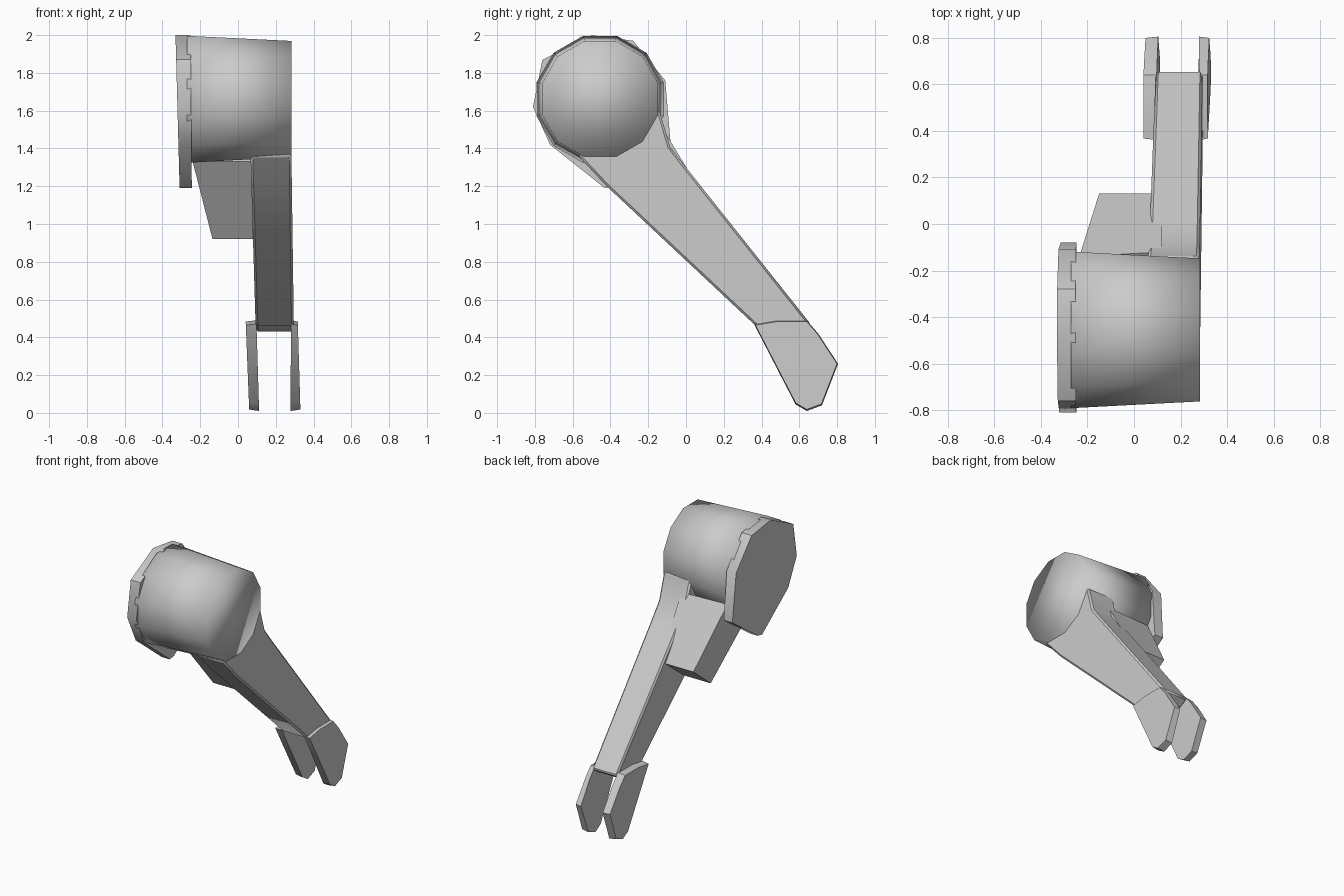
import bpy, bmesh, math

if "Cube" in bpy.data.objects:
    bpy.data.objects.remove(bpy.data.objects["Cube"])


def prism(name, left, right, xl, xr, smooth=40, bevel=0.0):
    """Solid between two (y, z) outlines; xl / xr = (x at z=0, slope of x with z)."""
    bm = bmesh.new()
    a = [bm.verts.new((xl[0] + xl[1] * z, y, z)) for y, z in left]
    b = [bm.verts.new((xr[0] + xr[1] * z, y, z)) for y, z in right]
    n = len(a)
    for i in range(n):
        j = (i + 1) % n
        bm.faces.new((a[i], a[j], b[j], b[i]))
    bm.faces.new(a[::-1])
    bm.faces.new(b)
    bmesh.ops.recalc_face_normals(bm, faces=bm.faces)
    mesh = bpy.data.meshes.new(name)
    bm.to_mesh(mesh)
    bm.free()
    ob = bpy.data.objects.new(name, mesh)
    bpy.context.collection.objects.link(ob)
    if bevel:
        m = ob.modifiers.new("bevel", 'BEVEL')
        m.width, m.segments = bevel, 1
        m.limit_method, m.angle_limit = 'ANGLE', math.radians(60)
    bpy.ops.object.select_all(action='DESELECT')
    bpy.context.view_layer.objects.active = ob
    ob.select_set(True)
    bpy.ops.object.shade_smooth_by_angle(angle=math.radians(smooth))
    return ob


def ring(cy, cz, r, n=12):
    return [(cy + r * math.cos(2 * math.pi * (i + .5) / n),
             cz + r * math.sin(2 * math.pi * (i + .5) / n)) for i in range(n)]


def shrink(outline, k):
    cy = sum(p[0] for p in outline) / len(outline)
    cz = sum(p[1] for p in outline) / len(outline)
    return [(cy + (y - cy) * k, cz + (z - cz) * k) for y, z in outline]


# Shoulder drum, widening slightly to the left
prism("shoulder_drum", ring(-0.455, 1.66, 0.348), ring(-0.455, 1.662, 0.318),
      (-0.27, 0), (0.283, 0), smooth=95)

# Side plate with a drooping lower corner
plate = [(-0.50, 2.0), (-0.28, 1.97), (-0.11, 1.76), (-0.08, 1.41), (-0.38, 1.2),
         (-0.43, 1.19), (-0.72, 1.42), (-0.81, 1.62), (-0.76, 1.87)]
prism("shoulder_plate", plate, plate, (-0.277, -0.027), (-0.235, -0.008))

# Long arm running down from the drum
arm = [(-0.57, 1.36), (-0.46, 1.62), (-0.14, 1.60), (-0.085, 1.41), (0.0, 1.30),
       (0.66, 0.47), (0.60, 0.43), (0.37, 0.46), (-0.42, 1.20)]
prism("arm", arm, arm, (0.107, -0.03), (0.302, -0.014), bevel=0.012)

# Tapered block beside the arm
prism("side_block", [(-0.36, 1.33), (-0.14, 1.50), (0.13, 1.09), (-0.09, 0.92)],
      [(-0.38, 1.33), (-0.12, 1.50), (0.13, 1.09), (-0.09, 0.92)],
      (-0.39, 0.0), (0.12, 0.0))
block = bpy.data.objects["side_block"]
for v, x in zip(block.data.vertices, (-0.24, -0.235, -0.15, -0.135)):
    v.co.x = x

# Two flat fingers at the lower end
finger = [(0.36, 0.47), (0.48, 0.49), (0.64, 0.49), (0.70, 0.42), (0.805, 0.26),
          (0.72, 0.04), (0.64, 0.01), (0.58, 0.045)]
prism("left_finger", shrink(finger, 0.97), finger, (0.06, -0.04), (0.112, -0.03))
prism("right_finger", finger, shrink(finger, 0.97), (0.278, 0.005), (0.331, -0.03))
